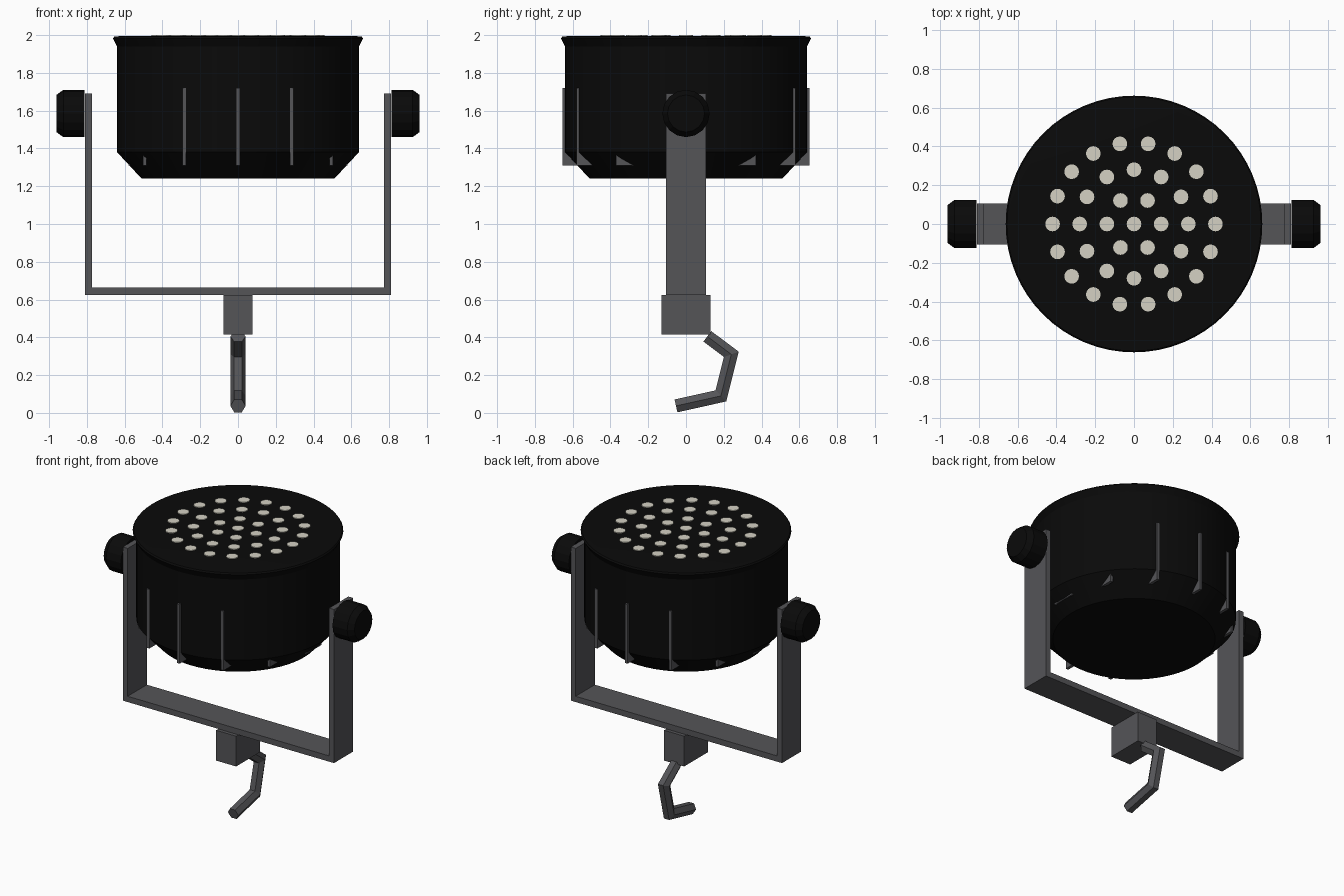
import bpy, bmesh, math
from mathutils import Vector, Matrix

if "Cube" in bpy.data.objects:
    bpy.data.objects.remove(bpy.data.objects["Cube"])


def material(name, rgb):
    m = bpy.data.materials.new(name)
    m.diffuse_color = (*rgb, 1)
    m.use_nodes = True
    m.node_tree.nodes["Principled BSDF"].inputs["Base Color"].default_value = m.diffuse_color
    return m


BLACK = material("black housing", (0.003, 0.003, 0.003))
GREY = material("grey metal", (0.09, 0.09, 0.097))
CREAM = material("cream lamp", (0.66, 0.64, 0.55))


def finish(name, bm, mat, smooth=False):
    bmesh.ops.recalc_face_normals(bm, faces=bm.faces)
    me = bpy.data.meshes.new(name)
    bm.to_mesh(me)
    bm.free()
    me.materials.append(mat)
    ob = bpy.data.objects.new(name, me)
    bpy.context.collection.objects.link(ob)
    if smooth:
        bpy.ops.object.select_all(action='DESELECT')
        ob.select_set(True)
        bpy.context.view_layer.objects.active = ob
        bpy.ops.object.shade_smooth_by_angle(angle=math.radians(25))
    return ob


def skin(bm, rings):
    """Join closed rings of points and cap both ends."""
    rings = [[bm.verts.new(p) for p in r] for r in rings]
    n = len(rings[0])
    for a, b in zip(rings, rings[1:]):
        for i in range(n):
            j = (i + 1) % n
            bm.faces.new((a[i], a[j], b[j], b[i]))
    bm.faces.new(rings[0])
    bm.faces.new(rings[-1])


def lathe(bm, profile, n, mat=Matrix()):
    skin(bm, [[mat @ Vector((r * math.cos(math.tau * i / n), r * math.sin(math.tau * i / n), z))
               for i in range(n)] for r, z in profile])


def box(bm, lo, hi):
    lo, hi = Vector(lo), Vector(hi)
    size = hi - lo
    bmesh.ops.create_cube(bm, size=1, matrix=Matrix.Translation((lo + hi) / 2)
                          @ Matrix.Diagonal((*size, 1)))


# Lamp housing with chamfered base and flared lip
bm = bmesh.new()
lathe(bm, [(0.51, 1.24), (0.64, 1.38), (0.64, 1.94), (0.662, 1.982), (0.655, 1.992), (0.62, 1.995)], 64)
finish("housing", bm, BLACK, True)

# Lamps: centre plus three rings
bm = bmesh.new()
for ring in range(4):
    count = max(1, ring * 6)
    for i in range(count):
        a = math.tau * i / count
        pos = Vector((0.14 * ring * math.cos(a), 0.14 * ring * math.sin(a), 0))
        lathe(bm, [(0.038, 1.992), (0.038, 2.0)], 16, Matrix.Translation(pos))
finish("lamps", bm, CREAM)

# Twelve cooling fins, all parallel to y
bm = bmesh.new()
for i in range(12):
    a = math.tau * i / 12
    x, y = 0.57 * math.sin(a), 0.57 * math.cos(a)
    box(bm, (x - 0.01, y - 0.085, 1.31), (x + 0.01, y + 0.085, 1.72))
finish("cooling_fins", bm, GREY)

# U-shaped yoke
bm = bmesh.new()
outline = [(-0.81, 1.69), (-0.81, 0.625), (0.81, 0.625), (0.81, 1.69),
           (0.773, 1.69), (0.773, 0.665), (-0.773, 0.665), (-0.773, 1.69)]
skin(bm, [[(x, y, z) for x, z in outline] for y in (-0.105, 0.105)])
finish("yoke", bm, GREY)

# Side knobs
for side, name in ((-1, "left_knob"), (1, "right_knob")):
    bm = bmesh.new()
    turn = Matrix.Translation((0, 0, 1.585)) @ Matrix.Rotation(side * math.pi / 2, 4, 'Y')
    lathe(bm, [(0.125, 0.812), (0.125, 0.925), (0.098, 0.962)], 16, turn)
    finish(name, bm, BLACK)

# Clamp block
bm = bmesh.new()
box(bm, (-0.077, -0.13, 0.415), (0.077, 0.13, 0.625))
finish("clamp_block", bm, GREY)

# Six-sided bent hook, mitred at each bend
path = [Vector(p) for p in ((0, 0.113, 0.405), (0, 0.24, 0.31), (0, 0.185, 0.09), (0, -0.053, 0.037))]
rings = []
for i, p in enumerate(path):
    d0 = (p - path[i - 1]).normalized() if i else (path[1] - p).normalized()
    d1 = (path[i + 1] - p).normalized() if i < len(path) - 1 else d0
    across = Vector((1, 0, 0)).cross((d0 + d1).normalized())
    across /= math.cos(d0.angle(d1) / 2)
    rings.append([p + 0.04 * (Vector((1, 0, 0)) * math.cos(k * math.pi / 3)
                              + across * math.sin(k * math.pi / 3)) for k in range(6)])
bm = bmesh.new()
skin(bm, rings)
finish("hook", bm, GREY)
